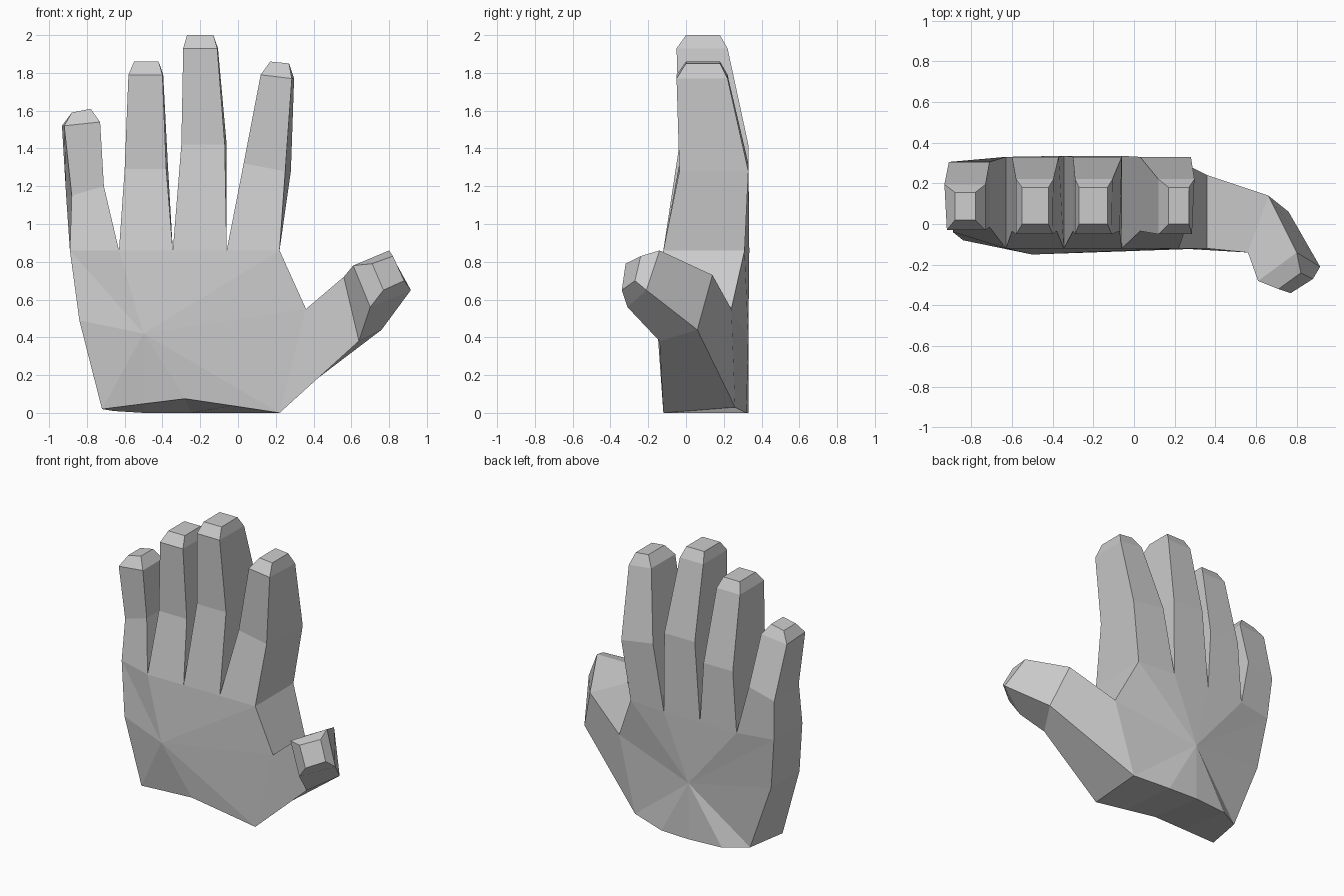
import bpy, bmesh
from mathutils import Vector

if "Cube" in bpy.data.objects:
    bpy.data.objects.remove(bpy.data.objects["Cube"])

bm = bmesh.new()


def face(points):
    bm.faces.new([bm.verts.new(Vector(p)) for p in points])


def loft(rings, cap=True):
    """Skin a chain of rings, closing only the last one."""
    for a, b in zip(rings, rings[1:]):
        n = len(a)
        for i in range(n):
            j = (i + 1) % n
            face([a[i], a[j], b[j], b[i]])
    if cap:
        face(rings[-1])


def fan(loop, centre):
    for i in range(len(loop)):
        face([loop[i], loop[(i + 1) % len(loop)], centre])


# Palm: front and back outlines, four knuckle edges first, then thumb edge
front = [(-.89, -.04, .86), (-.63, -.12, .86), (-.345, -.12, .86), (-.06, -.12, .86),
         (.22, -.12, .86), (.36, -.12, .55), (.22, -.12, 0), (-.03, -.12, .038),
         (-.28, -.12, .075), (-.5, -.09, .048), (-.72, -.06, .02), (-.84, -.08, .49)]
back = [(-.89, .28, .86), (-.63, .33, .86), (-.345, .335, .86), (-.06, .335, .86),
        (.22, .31, .86), (.36, .24, .55), (.22, .26, .03), (-.03, .32, 0),
        (-.25, .33, 0), (-.5, .31, 0), (-.66, .22, .01), (-.84, .24, .49)]
fan(front, (-.5, -.15, .42))
fan(back, (-.25, .33, .4))
OPEN = (0, 1, 2, 3, 5)          # sides where fingers and thumb grow out
for i in range(12):
    if i not in OPEN:
        j = (i + 1) % 12
        face([front[i], front[j], back[j], back[i]])

# Fingers: middle joint, upper joint and tip as (x left, x right, z left, z right)
fingers = [
    [(-.88, -.71, 1.15, 1.2), (-.92, -.73, 1.52, 1.54), (-.88, -.78, 1.59, 1.61)],
    [(-.60, -.38, 1.29, 1.29), (-.58, -.40, 1.79, 1.79), (-.55, -.42, 1.86, 1.86)],
    [(-.30, -.07, 1.42, 1.42), (-.29, -.11, 1.93, 1.93), (-.27, -.13, 2.0, 2.0)],
    [(.03, .25, 1.32, 1.28), (.12, .285, 1.79, 1.77), (.17, .27, 1.86, 1.85)],
]
flare_left = (-.03, 0, 0, 0)    # outer back edges spread slightly
flare_right = (0, .01, .01, .03)
depths = [(-.035, .33), (-.05, .22), (0, .18)]
for k, sections in enumerate(fingers):
    rings = [[front[k], front[k + 1], back[k + 1], back[k]]]
    for level, ((xl, xr, zl, zr), (yf, yb)) in enumerate(zip(sections, depths)):
        spread = (1, .4, 0)[level]
        if k == 0:
            yf, yb = yf + .02, yb - .025
        rings.append([(xl, yf, zl), (xr, yf, zr),
                      (xr + flare_right[k] * spread, yb, zr),
                      (xl + flare_left[k] * spread, yb, zl)])
    loft(rings)

# Thumb: root on the palm, joint, upper ring and tip
loft([
    [front[5], back[5], back[6], front[6]],
    [(.56, -.14, .72), (.66, .14, .73), (.76, .06, .44), (.64, -.14, .38)],
    [(.61, -.28, .78), (.80, -.14, .86), (.915, -.21, .65), (.70, -.31, .56)],
    [(.71, -.32, .79), (.82, -.24, .83), (.88, -.27, .70), (.77, -.34, .65)],
])

# Weld into one closed, flat-shaded hand
bmesh.ops.remove_doubles(bm, verts=bm.verts[:], dist=.001)
bmesh.ops.recalc_face_normals(bm, faces=bm.faces[:])
mesh = bpy.data.meshes.new("hand")
bm.to_mesh(mesh)
bm.free()
bpy.context.collection.objects.link(bpy.data.objects.new("hand", mesh))
